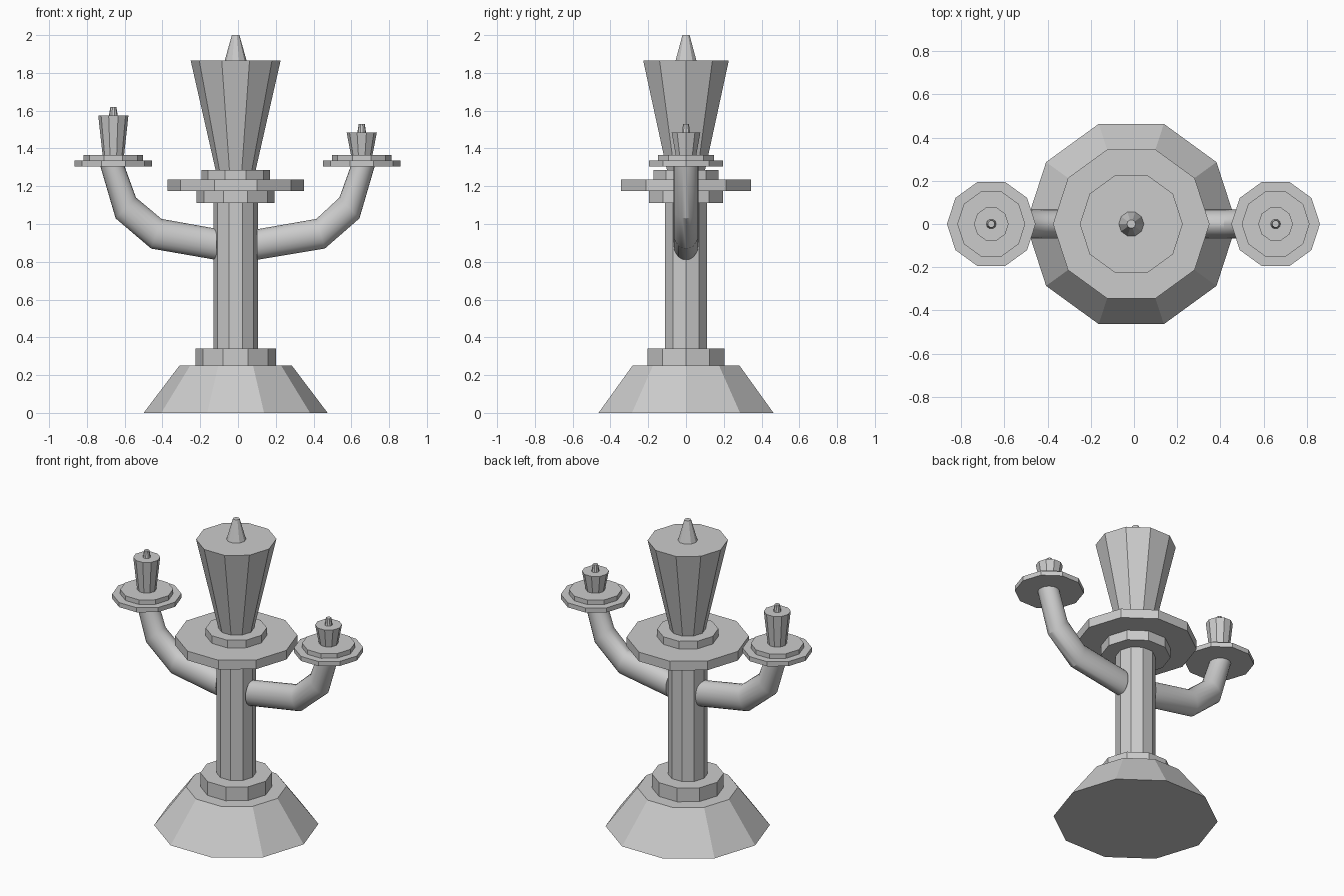
import bpy, bmesh, math
from mathutils import Vector

if "Cube" in bpy.data.objects:
    bpy.data.objects.remove(bpy.data.objects["Cube"])

grey = bpy.data.materials.new("plain grey")
grey.diffuse_color = (0.6, 0.6, 0.6, 1)
grey.use_nodes = True
grey.node_tree.nodes["Principled BSDF"].inputs["Base Color"].default_value = grey.diffuse_color
AXIS = -0.0125   # x of the central stem


def finish(bm, name):
    bmesh.ops.recalc_face_normals(bm, faces=bm.faces)
    mesh = bpy.data.meshes.new(name)
    bm.to_mesh(mesh)
    bm.free()
    mesh.materials.append(grey)
    ob = bpy.data.objects.new(name, mesh)
    bpy.context.collection.objects.link(ob)
    return ob


def smooth(ob):
    bpy.ops.object.select_all(action='DESELECT')
    ob.select_set(True)
    bpy.context.view_layer.objects.active = ob
    bpy.ops.object.shade_smooth_by_angle(angle=math.radians(31))


def frustum(name, x, z0, z1, r0, r1, sides=10):
    """Upright tapered prism with a corner pointing along +x."""
    bm = bmesh.new()
    rings = [[bm.verts.new((x + r * math.cos(2 * math.pi * i / sides),
                            r * math.sin(2 * math.pi * i / sides), z))
              for i in range(sides)] for r, z in ((r0, z0), (r1, z1))]
    for i in range(sides):
        j = (i + 1) % sides
        bm.faces.new((rings[0][i], rings[0][j], rings[1][j], rings[1][i]))
    for ring in rings:
        bm.faces.new(ring)
    return finish(bm, name)


def arm(name, outline, sides=20, depth=0.066):
    """Bent tube whose rings span pairs of lower and upper outline points."""
    bm = bmesh.new()
    rings = []
    for (x0, z0), (x1, z1) in outline:
        low, high = Vector((x0, 0, z0)), Vector((x1, 0, z1))
        mid, half = (low + high) / 2, (high - low) / 2
        rings.append([bm.verts.new(mid + half * math.cos(2 * math.pi * i / sides)
                                   + Vector((0, depth * math.sin(2 * math.pi * i / sides), 0)))
                      for i in range(sides)])
    for a, b in zip(rings, rings[1:]):
        for i in range(sides):
            j = (i + 1) % sides
            bm.faces.new((a[i], a[j], b[j], b[i]))
    bm.faces.new(rings[0])
    bm.faces.new(rings[-1])
    smooth(finish(bm, name))


# Central stem: name, bottom z, top z, bottom radius, top radius
for name, z0, z1, r0, r1 in (
        ("base", 0, 0.25, 0.487, 0.298),
        ("base_ring", 0.25, 0.34, 0.213, 0.213),
        ("column", 0.34, 1.11, 0.118, 0.118),
        ("lower_collar", 1.11, 1.175, 0.207, 0.207),
        ("main_plate", 1.175, 1.235, 0.362, 0.362),
        ("upper_collar", 1.235, 1.285, 0.181, 0.181),
        ("main_candle", 1.285, 1.865, 0.106, 0.238)):
    frustum(name, AXIS, z0, z1, r0, r1)
smooth(frustum("main_wick", AXIS, 1.865, 2.0, 0.058, 0.02))

# Side arms with dish, candle and wick
for side, x, top in (("left", -0.66, 1.575), ("right", 0.655, 1.485)):
    frustum(side + "_dish", x, 1.305, 1.335, 0.205, 0.205)
    frustum(side + "_dish_step", x, 1.335, 1.365, 0.157, 0.157)
    frustum(side + "_candle", x, 1.365, top, 0.057, 0.08)
    smooth(frustum(side + "_wick", x, top, top + 0.045, 0.023, 0.016))

arm("left_arm", (((-0.115, 0.81), (-0.115, 0.975)), ((-0.46, 0.87), (-0.405, 1.027)),
                 ((-0.648, 1.03), (-0.54, 1.14)), ((-0.73, 1.31), (-0.602, 1.31))))
arm("right_arm", (((0.1, 0.81), (0.1, 0.972)), ((0.46, 0.87), (0.415, 1.027)),
                  ((0.643, 1.03), (0.537, 1.14)), ((0.725, 1.31), (0.598, 1.31))))
